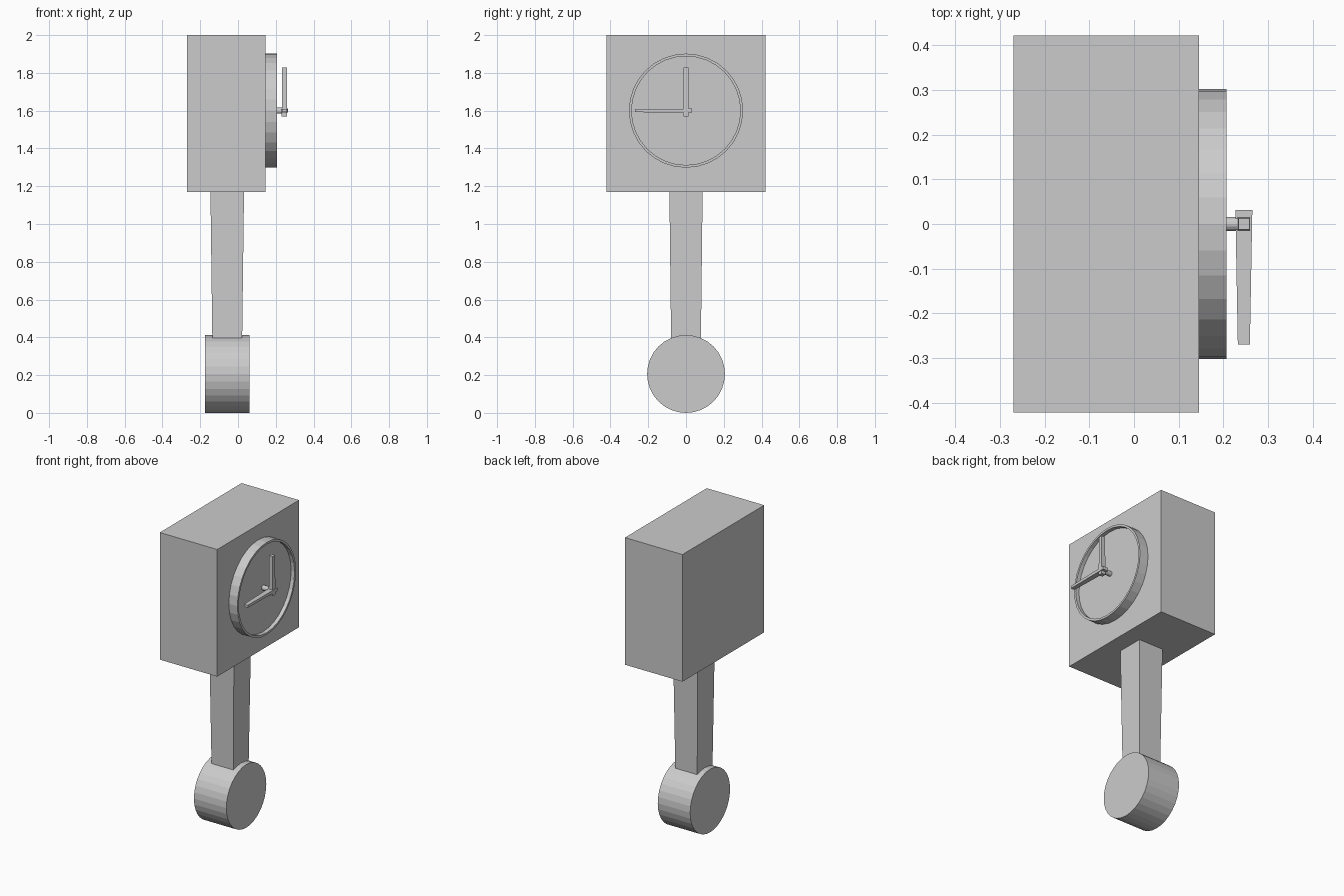
import bpy, bmesh, math
from mathutils import Matrix, Vector

if "Cube" in bpy.data.objects:
    bpy.data.objects.remove(bpy.data.objects["Cube"])


def make_object(name, bm):
    bmesh.ops.recalc_face_normals(bm, faces=bm.faces)
    mesh = bpy.data.meshes.new(name)
    bm.to_mesh(mesh)
    bm.free()
    obj = bpy.data.objects.new(name, mesh)
    bpy.context.collection.objects.link(obj)
    return obj


def bar(name, start, end, size_a, size_b):
    """Tapered box from start to end along y or z; sizes are (x, other)."""
    bm = bmesh.new()
    start, end = Vector(start), Vector(end)
    side = Vector((0, 1, 0)) if abs(end.z - start.z) > 1e-6 else Vector((0, 0, 1))
    rings = []
    for p, (sx, so) in ((start, size_a), (end, size_b)):
        rings.append([bm.verts.new(p + Vector((u * sx / 2, 0, 0)) + side * v * so / 2)
                      for u, v in ((-1, -1), (1, -1), (1, 1), (-1, 1))])
    a, b = rings
    bm.faces.new(a)
    bm.faces.new(b)
    for i in range(4):
        j = (i + 1) % 4
        bm.faces.new((a[i], a[j], b[j], b[i]))
    return make_object(name, bm)


def disc(name, x0, x1, z, radius, sides=32, rim=0, recess=0):
    """Cylinder along x, optionally with a recessed front face."""
    bm = bmesh.new()
    place = Matrix.Translation(((x0 + x1) / 2, 0, z)) @ Matrix.Rotation(math.pi / 2, 4, 'Y')
    bmesh.ops.create_cone(bm, cap_ends=True, segments=sides, radius1=radius,
                          radius2=radius, depth=x1 - x0, matrix=place)
    if rim:
        bm.normal_update()
        front = max(bm.faces, key=lambda f: f.calc_center_median().x)
        bmesh.ops.inset_region(bm, faces=[front], thickness=rim)
        ext = bmesh.ops.extrude_face_region(bm, geom=[front])
        bmesh.ops.translate(bm, vec=(-recess, 0, 0),
                            verts=[v for v in ext['geom'] if isinstance(v, bmesh.types.BMVert)])
        if front.is_valid:
            bmesh.ops.delete(bm, geom=[front], context='FACES_ONLY')
    return make_object(name, bm)


# Clock case
bar("case", (-0.062, 0, 1.17), (-0.062, 0, 2.0), (0.415, 0.844), (0.415, 0.844))

# Pendulum rod and bob
bar("pendulum_rod", (-0.057, 0, 0.395), (-0.057, 0, 1.18), (0.158, 0.158), (0.178, 0.176))
disc("pendulum_bob", -0.174, 0.06, 0.206, 0.206)

# Dial with raised rim, and centre spindle
disc("dial", 0.145, 0.207, 1.6, 0.302, rim=0.014, recess=0.025)
disc("spindle", 0.18, 0.235, 1.6, 0.016, sides=16)

# Hands, pointing up and sideways
bar("hour_hand", (0.246, 0, 1.57), (0.246, 0, 1.828), (0.029, 0.029), (0.025, 0.024))
bar("minute_hand", (0.246, 0.031, 1.6), (0.246, -0.27, 1.6), (0.038, 0.021), (0.027, 0.016))
